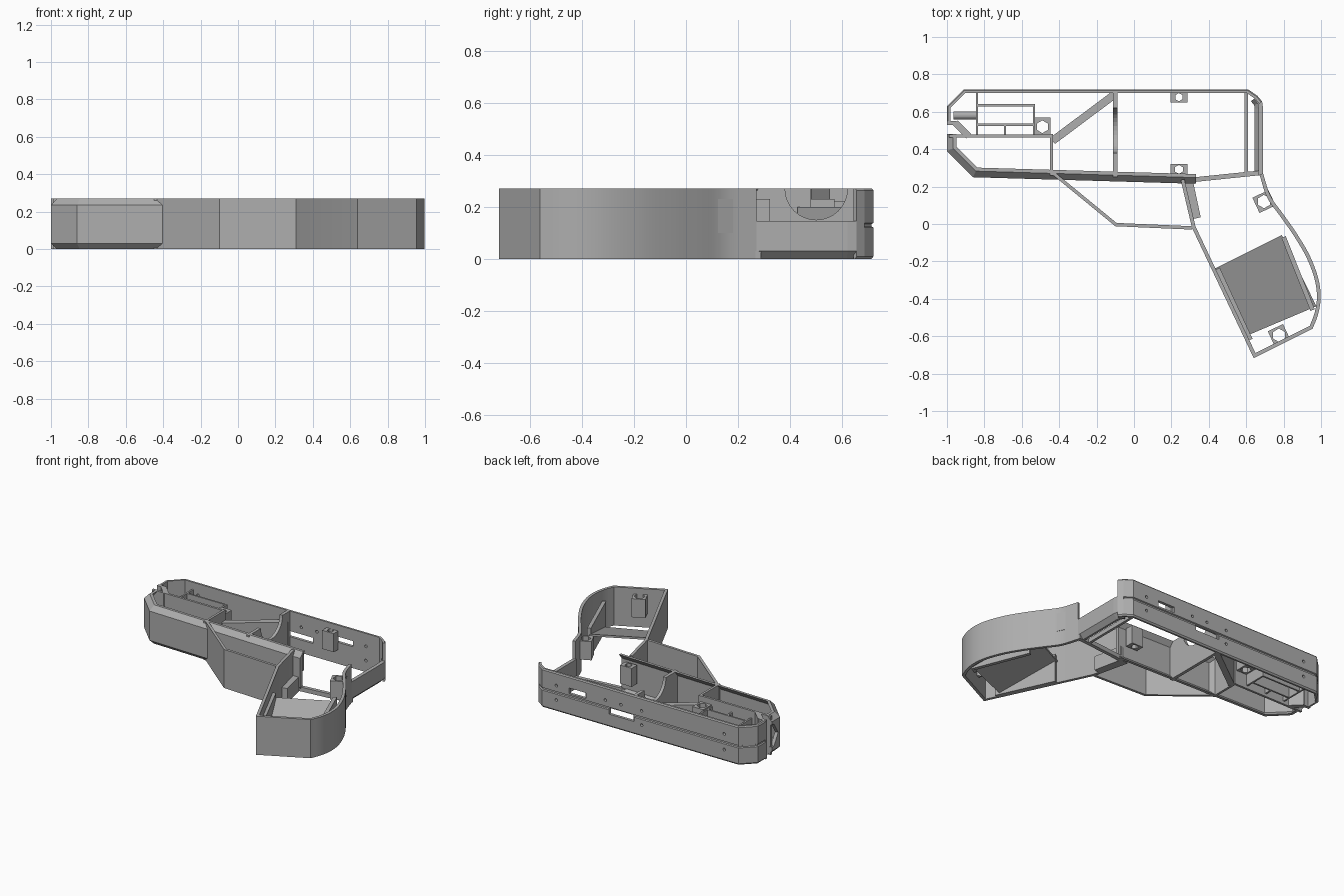
import bpy, bmesh, math
from mathutils import Vector, Matrix

if "Cube" in bpy.data.objects:
    bpy.data.objects.remove(bpy.data.objects["Cube"])

TOP = 0.27
grey = bpy.data.materials.new("plain_grey")
grey.diffuse_color = (0.42, 0.42, 0.42, 1)
grey.use_nodes = True
grey.node_tree.nodes["Principled BSDF"].inputs["Base Color"].default_value = grey.diffuse_color


def finish(name, bm):
    bmesh.ops.recalc_face_normals(bm, faces=bm.faces)
    me = bpy.data.meshes.new(name)
    bm.to_mesh(me)
    bm.free()
    me.materials.append(grey)
    ob = bpy.data.objects.new(name, me)
    bpy.context.collection.objects.link(ob)
    return ob


def sweep(name, path, section):
    """Sweep a closed (inward offset, z) section along a plan path with mitred corners."""
    pts = [Vector(p) for p in path]
    bm = bmesh.new()
    rings = []
    for i, p in enumerate(pts):
        dirs = []
        if i > 0:
            dirs.append((p - pts[i - 1]).normalized())
        if i < len(pts) - 1:
            dirs.append((pts[i + 1] - p).normalized())
        normals = [Vector((-d.y, d.x)) for d in dirs]
        n = sum(normals, Vector((0, 0))).normalized()
        n /= max(0.4, n.dot(normals[0]))
        rings.append([bm.verts.new((p.x + n.x * o, p.y + n.y * o, z)) for o, z in section])
    k = len(section)
    for a, b in zip(rings, rings[1:]):
        for j in range(k):
            bm.faces.new((a[j], a[(j + 1) % k], b[(j + 1) % k], b[j]))
    bm.faces.new(rings[0])
    bm.faces.new(rings[-1])
    return finish(name, bm)


def rect(t, z0=0.0, z1=TOP):
    return [(0, z0), (0, z1), (t, z1), (t, z0)]


def rib(name, a, b, t, z0=0.0, z1=TOP):
    """Straight wall centred on the line a-b."""
    return sweep(name, [a, b], [(o - t / 2, z) for o, z in rect(t, z0, z1)])


def curve_points(ctrl, steps=5):
    """Smooth curve through the control points."""
    c = [Vector(p) for p in ctrl]
    c = [2 * c[0] - c[1]] + c + [2 * c[-1] - c[-2]]
    out = []
    for i in range(1, len(c) - 2):
        p0, p1, p2, p3 = c[i - 1:i + 3]
        for s in range(steps):
            t = s / steps
            out.append(0.5 * (2 * p1 + (p2 - p0) * t + (2 * p0 - 5 * p1 + 4 * p2 - p3) * t * t
                              + (3 * p1 - p0 - 3 * p2 + p3) * t ** 3))
    return out + [c[-2]]


def cylinder(name, loc, r, depth, axis, sides):
    bm = bmesh.new()
    m = Matrix.Translation(loc)
    if axis != 'Z':
        m = m @ Matrix.Rotation(math.pi / 2, 4, 'X' if axis == 'Y' else 'Y')
    bmesh.ops.create_cone(bm, cap_ends=True, segments=sides, radius1=r, radius2=r,
                          depth=depth, matrix=m)
    return finish(name, bm)


def cut(target, cutter):
    mod = target.modifiers.new("cut", 'BOOLEAN')
    mod.operation = 'DIFFERENCE'
    mod.solver = 'EXACT'
    mod.object = cutter
    cutter.hide_render = True
    cutter.hide_set(True)


# Upper body wall, with a long groove, a chamfered nose and a rear corner
groove = [(0.008, 0), (0, 0.01), (0, 0.12), (0.008, 0.124), (0.008, 0.134), (0, 0.138),
          (0, 0.262), (0.006, TOP), (0.02, TOP), (0.02, 0)]
upper = sweep("upper_wall", [(0.685, 0.655), (0.66, 0.685), (0.61, 0.72), (-0.91, 0.72),
                             (-1, 0.63), (-1, 0.53)], groove)

# Lower body wall, chamfered along the top and bottom edges
bevelled = [(0.03, 0), (0, 0.03), (0, 0.235), (0.033, TOP), (0.052, TOP), (0.024, 0.235),
            (0.024, 0.03), (0.05, 0)]
lower = sweep("lower_wall", [(-1, 0.48), (-1, 0.39), (-0.86, 0.25), (0.33, 0.215)], bevelled)

# Nose notch
rib("nose_divider", (-0.99, 0.47), (-0.44, 0.47), 0.016)
rib("nose_step", (-1, 0.54), (-0.95, 0.54), 0.02)
rib("nose_slant", (-0.955, 0.54), (-0.885, 0.47), 0.035)
cylinder("nose_tube", (-0.9, 0.58, 0.135), 0.022, 0.13, 'X', 16)
bore = cylinder("bore_cutter", (-1, 0.5, 0.135), 0.09, 0.12, 'X', 6)
cut(lower, bore)

# Windows and screw holes in the upper wall
for i, (xa, xb, za, zb) in enumerate([(-0.1, 0.09, 0.09, 0.13), (0.27, 0.4, 0.15, 0.19)]):
    cut(upper, rib(f"window_cutter_{i}", (xa, 0.71), (xb, 0.71), 0.06, za, zb))
for i, (x, z) in enumerate([(0.12, 0.18), (0, 0.18), (-0.16, 0.18), (-0.16, 0.08),
                            (0.5, 0.18), (0.5, 0.08), (-0.8, 0.19), (-0.8, 0.08)]):
    cut(upper, cylinder(f"hole_cutter_{i}", (x, 0.71, z), 0.01, 0.06, 'Y', 12))

# Low rear wall
sweep("rear_wall", [(0.69, 0.26), (0.69, 0.62), (0.685, 0.655), (0.66, 0.685)],
      [(0.03, 0), (0, 0.03), (0, 0.145), (0.025, 0.145), (0.025, 0.03), (0.045, 0)])

# Grip shell, curved at the back
back = curve_points([(0.955, -0.56), (0.985, -0.48), (0.998, -0.39), (0.985, -0.29),
                     (0.94, -0.17), (0.87, -0.05), (0.8, 0.05), (0.73, 0.15), (0.69, 0.27)])
grip = sweep("grip_shell", [(0.25, 0.235), (0.31, -0.02), (0.64, -0.717)] + back, rect(0.02))
bpy.context.view_layer.objects.active = grip
grip.select_set(True)
bpy.ops.object.shade_smooth_by_angle(angle=math.radians(25))
grip.select_set(False)

# Lower guard
sweep("guard_wall", [(-0.45, 0.275), (-0.1, -0.012), (0.31, -0.03)], rect(0.018))

# Sloped grip plate and its two side rails
bm = bmesh.new()
plate = [(0.43, -0.24, 0.15), (0.79, -0.06, 0.15), (0.975, -0.44, 0.01), (0.62, -0.59, 0.01)]
low = [bm.verts.new(p) for p in plate]
high = [bm.verts.new((x, y, z + 0.015)) for x, y, z in plate]
bm.faces.new(low)
bm.faces.new(high)
for i in range(4):
    j = (i + 1) % 4
    bm.faces.new((low[i], low[j], high[j], high[i]))
finish("grip_plate", bm)
rib("front_rail", (0.445, -0.24), (0.62, -0.62), 0.03, 0, 0.2)
rib("back_rail", (0.8, -0.07), (0.955, -0.46), 0.025, 0, 0.2)

# Neck brace and low sills
rib("neck_brace", (0.285, 0.24), (0.33, 0.03), 0.055, 0, 0.1)
rib("neck_sill", (0.3, 0.235), (0.69, 0.275), 0.025, 0, 0.03)
rib("rear_sill", (0.6, 0.27), (0.6, 0.71), 0.018, 0, 0.03)

# Body ribs
middle = rib("middle_rib", (-0.1, 0.25), (-0.1, 0.71), 0.022)
cut(middle, cylinder("rib_notch_cutter", (-0.1, 0.5, 0.27), 0.12, 0.1, 'X', 32))
rib("diagonal_rib", (-0.435, 0.445), (-0.1, 0.695), 0.042, 0, 0.2)
rib("front_rib", (-0.44, 0.26), (-0.44, 0.48), 0.016)

# Small compartment behind the nose
for i, (a, b) in enumerate([((-0.84, 0.47), (-0.84, 0.71)), ((-0.84, 0.635), (-0.53, 0.635)),
                            ((-0.535, 0.635), (-0.535, 0.47)), ((-0.84, 0.53), (-0.53, 0.53)),
                            ((-0.69, 0.47), (-0.69, 0.53))]):
    rib(f"compartment_wall_{i}", a, b, 0.012, 0.02, 0.22)

# Screw bosses with hexagonal holes
for i, (x, y, w, d, ang) in enumerate([(-0.49, 0.52, 0.085, 0.1, 0), (0.24, 0.678, 0.09, 0.055, 0),
                                       (0.24, 0.292, 0.09, 0.06, 0), (0.695, 0.12, 0.095, 0.09, 25),
                                       (0.775, -0.595, 0.09, 0.09, 25)]):
    h = Vector((math.cos(math.radians(ang)), math.sin(math.radians(ang)))) * w / 2
    c = Vector((x, y))
    boss = rib(f"screw_boss_{i}", c - h, c + h, d, 0.1, 0.23)
    cut(boss, cylinder(f"boss_cutter_{i}", (x, y, 0.165), min(w, d) * 0.4, 0.3, 'Z', 6))
